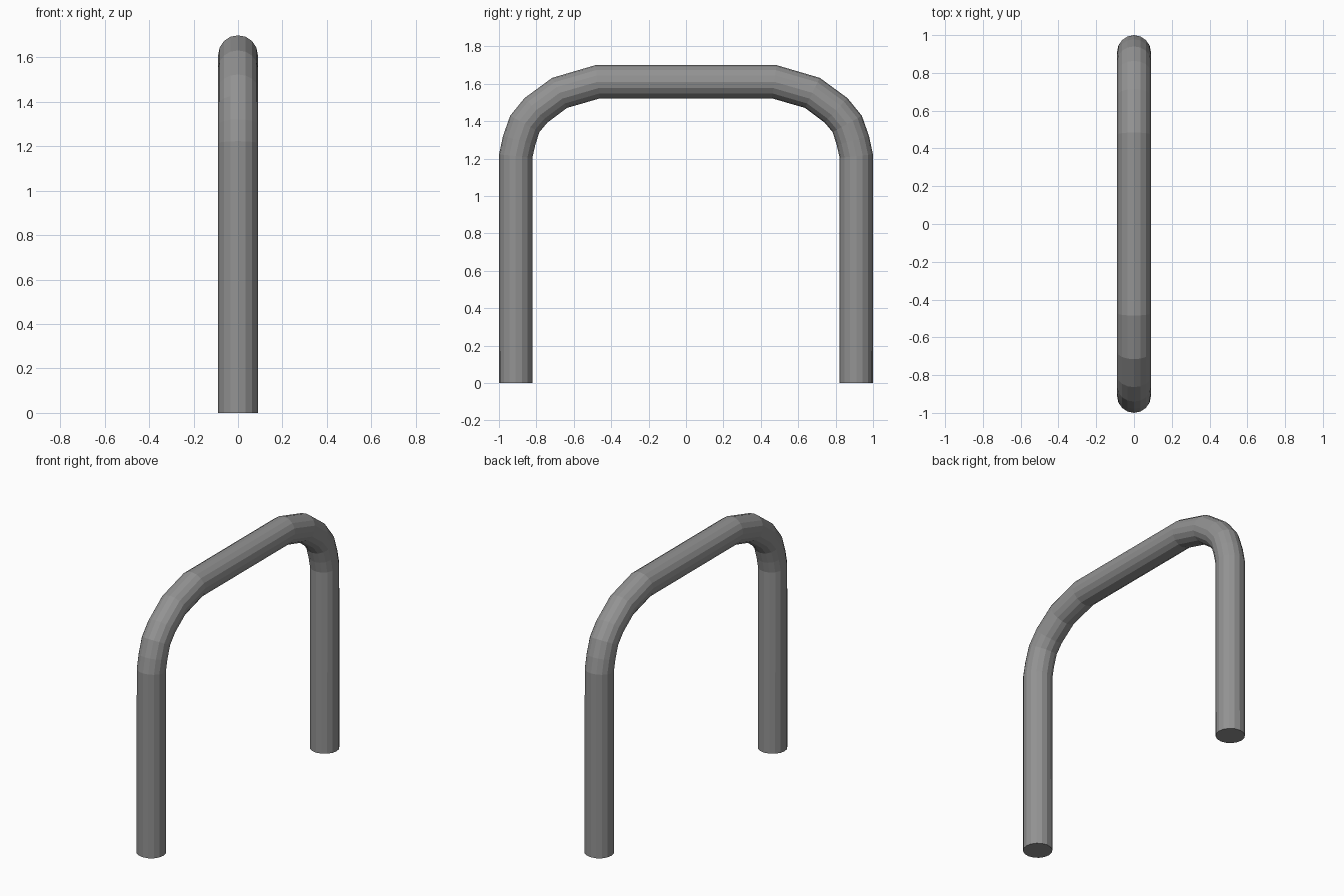
import bpy

if "Cube" in bpy.data.objects:
    bpy.data.objects.remove(bpy.data.objects["Cube"])

RADIUS = 0.0895

# Centre line of one half: foot, leg top, bend, start of the top bar
half = [(-0.9105, 0), (-0.9105, 1.213), (-0.892, 1.297), (-0.862, 1.385),
        (-0.802, 1.458), (-0.676, 1.551), (-0.472, 1.6105)]
path = half + [(-y, z) for y, z in reversed(half)]

# Bent tube: 16-sided round bevel swept along the path, capped at the feet
curve = bpy.data.curves.new("bent_tube_rail", 'CURVE')
curve.dimensions = '3D'
curve.bevel_depth = RADIUS
curve.bevel_resolution = 6
curve.use_fill_caps = True
spline = curve.splines.new('POLY')
spline.points.add(len(path) - 1)
for point, (y, z) in zip(spline.points, path):
    point.co = (0, y, z, 1)
spline.use_smooth = False

# Dark grey finish
grey = bpy.data.materials.new("dark_grey")
grey.diffuse_color = (0.29, 0.29, 0.29, 1)
grey.use_nodes = True
grey.node_tree.nodes["Principled BSDF"].inputs["Base Color"].default_value = grey.diffuse_color
curve.materials.append(grey)

rail = bpy.data.objects.new("bent_tube_rail", curve)
bpy.context.collection.objects.link(rail)

# Turn the curve into a flat-shaded mesh
bpy.context.view_layer.objects.active = rail
rail.select_set(True)
bpy.ops.object.convert(target='MESH')
bpy.ops.object.shade_flat()
